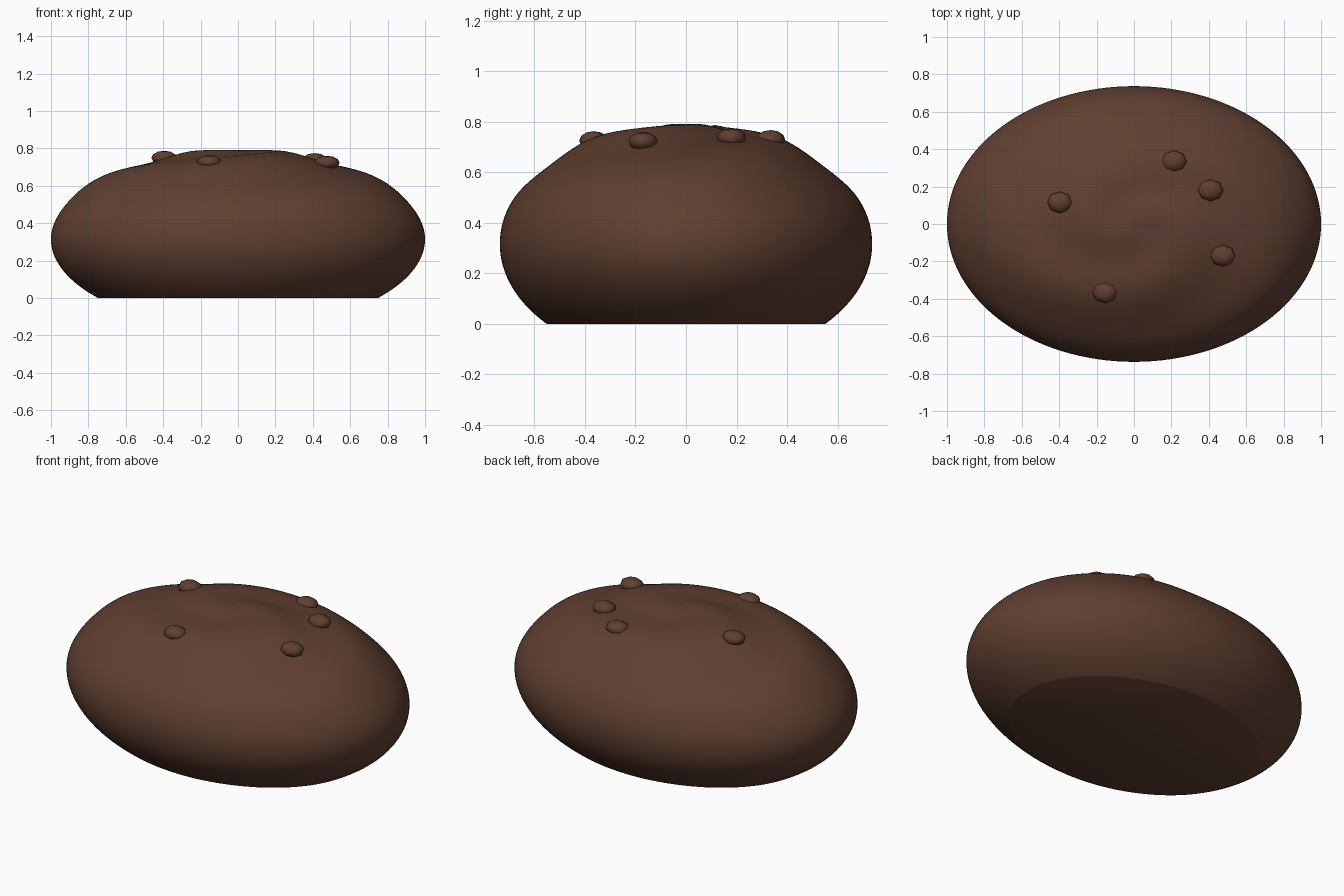
import bpy, bmesh, math

if "Cube" in bpy.data.objects:
    bpy.data.objects.remove(bpy.data.objects["Cube"])

RX, RY, RZ, CZ = 1.0, 0.737, 0.475, 0.315


def material(name, color):
    m = bpy.data.materials.new(name)
    m.diffuse_color = (*color, 1)
    m.use_nodes = True
    m.node_tree.nodes["Principled BSDF"].inputs["Base Color"].default_value = m.diffuse_color
    return m


chocolate = material("chocolate brown", (0.115, 0.05, 0.03))


def finish(bm, name):
    me = bpy.data.meshes.new(name)
    bm.to_mesh(me)
    bm.free()
    me.materials.append(chocolate)
    ob = bpy.data.objects.new(name, me)
    bpy.context.collection.objects.link(ob)
    bpy.context.view_layer.objects.active = ob
    ob.select_set(True)
    bpy.ops.object.shade_smooth_by_angle(angle=math.radians(50))
    ob.select_set(False)
    return ob


# Body: ellipsoid with a shallow swirl on the crown, cut flat underneath
bm = bmesh.new()
bmesh.ops.create_uvsphere(bm, u_segments=128, v_segments=96, radius=1)
for v in bm.verts:
    x, y, z = v.co
    r, a = math.hypot(x, y), math.atan2(y, x)
    swirl = 0.0
    if z > 0:
        fade = min(1, z / 0.5) * min(1, r / 0.25)
        swirl = 0.011 * fade * math.sin(2 * a + 11 * r - 0.6)
    v.co = (x * RX, y * RY, CZ + z * RZ + swirl)
bmesh.ops.bisect_plane(bm, geom=bm.verts[:] + bm.edges[:] + bm.faces[:],
                       plane_co=(0, 0, 0), plane_no=(0, 0, -1), clear_outer=True)
bmesh.ops.holes_fill(bm, edges=[e for e in bm.edges if e.is_boundary], sides=0)
bmesh.ops.recalc_face_normals(bm, faces=bm.faces[:])
finish(bm, "chocolate_body")

# Nubs: small flattened low-poly drops resting on the crown
for i, (x, y) in enumerate([(-.395, .115), (.215, .335), (.41, .18),
                            (.475, -.17), (-.155, -.365)]):
    bm = bmesh.new()
    bmesh.ops.create_uvsphere(bm, u_segments=8, v_segments=6, radius=1)
    for v in bm.verts:
        v.co.x *= .068
        v.co.y *= .058
        v.co.z *= .038
    nub = finish(bm, f"nub_{i + 1}")
    h = math.sqrt(1 - (x / RX) ** 2 - (y / RY) ** 2)
    nub.location = (x, y, CZ + h * RZ + .004)
